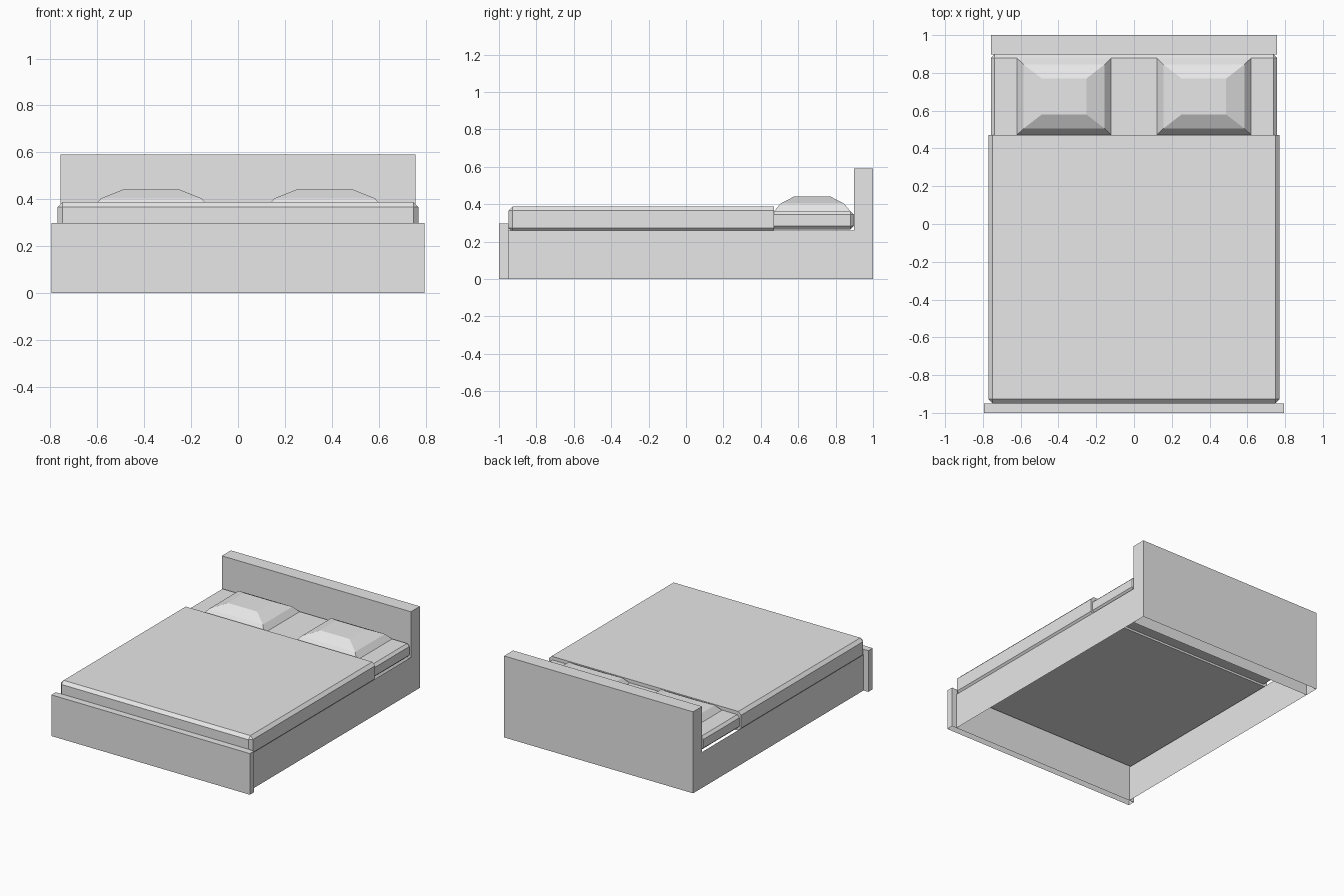
import bpy
import bmesh
from mathutils import Vector

cube = bpy.data.objects.get("Cube")
if cube:
    bpy.data.objects.remove(cube, do_unlink=True)

# Single plain grey material
grey = bpy.data.materials.new("plain_grey")
grey.use_nodes = True
COLOUR = (0.8, 0.8, 0.8, 1.0)
grey.diffuse_color = COLOUR
grey.node_tree.nodes["Principled BSDF"].inputs["Base Color"].default_value = COLOUR


def finish(bm, name):
    mesh = bpy.data.meshes.new(name)
    bm.normal_update()
    bm.to_mesh(mesh)
    bm.free()
    mesh.materials.append(grey)
    obj = bpy.data.objects.new(name, mesh)
    bpy.context.collection.objects.link(obj)
    return obj


def box(name, half_x, y, z, open_faces=(), bevel=0, sharp_back=False):
    """Box centred on x; open_faces lists the outward directions left open."""
    bm = bmesh.new()
    bmesh.ops.create_cube(bm, size=1)
    for v in bm.verts:
        v.co = Vector((v.co.x * 2 * half_x,
                       y[0] if v.co.y < 0 else y[1],
                       z[0] if v.co.z < 0 else z[1]))
    bm.normal_update()
    if bevel:
        edges = [e for e in bm.edges
                 if not (sharp_back and all(v.co.y > y[1] - 0.001 for v in e.verts))]
        bmesh.ops.bevel(bm, geom=edges, offset=bevel, segments=1,
                        affect='EDGES', clamp_overlap=True)
    doomed = [f for f in bm.faces
              if any(f.normal.dot(Vector(d)) > 0.99 for d in open_faces)]
    if doomed:
        bmesh.ops.delete(bm, geom=doomed, context='FACES')
    return finish(bm, name)


def pillow(name, x, y, rings):
    """Stack of rectangular rings (half x, half y, z), capped at both ends."""
    bm = bmesh.new()
    loops = [[bm.verts.new((x + sx * hx, y + sy * hy, z))
              for sx, sy in ((-1, -1), (1, -1), (1, 1), (-1, 1))]
             for hx, hy, z in rings]
    for low, high in zip(loops, loops[1:]):
        for i in range(4):
            j = (i + 1) % 4
            bm.faces.new((low[i], low[j], high[j], high[i]))
    bm.faces.new(loops[0][::-1])
    bm.faces.new(loops[-1])
    return finish(bm, name)


DOWN, UP, FRONT, BACK = (0, 0, -1), (0, 0, 1), (0, -1, 0), (0, 1, 0)

# Frame: hollow boards and thin side rails, open underneath
box("headboard", 0.757, (0.897, 1.0), (0, 0.59), [DOWN])
box("footboard", 0.795, (-1.0, -0.95), (0, 0.298), [DOWN])
box("side_rails", 0.757, (-0.95, 0.897), (0, 0.26), [DOWN, UP, FRONT, BACK])

# Bedding
box("mattress", 0.757, (-0.92, 0.897), (0.265, 0.363), bevel=0.018)
box("blanket", 0.77, (-0.949, 0.47), (0.25, 0.388), bevel=0.022, sharp_back=True)

# Pillows
PROFILE = [(0.25, 0.204, 0.362), (0.215, 0.17, 0.403), (0.118, 0.095, 0.442)]
for side, px in (("right", -0.37), ("left", 0.37)):
    pillow(side + "_pillow", px, 0.675, PROFILE)
